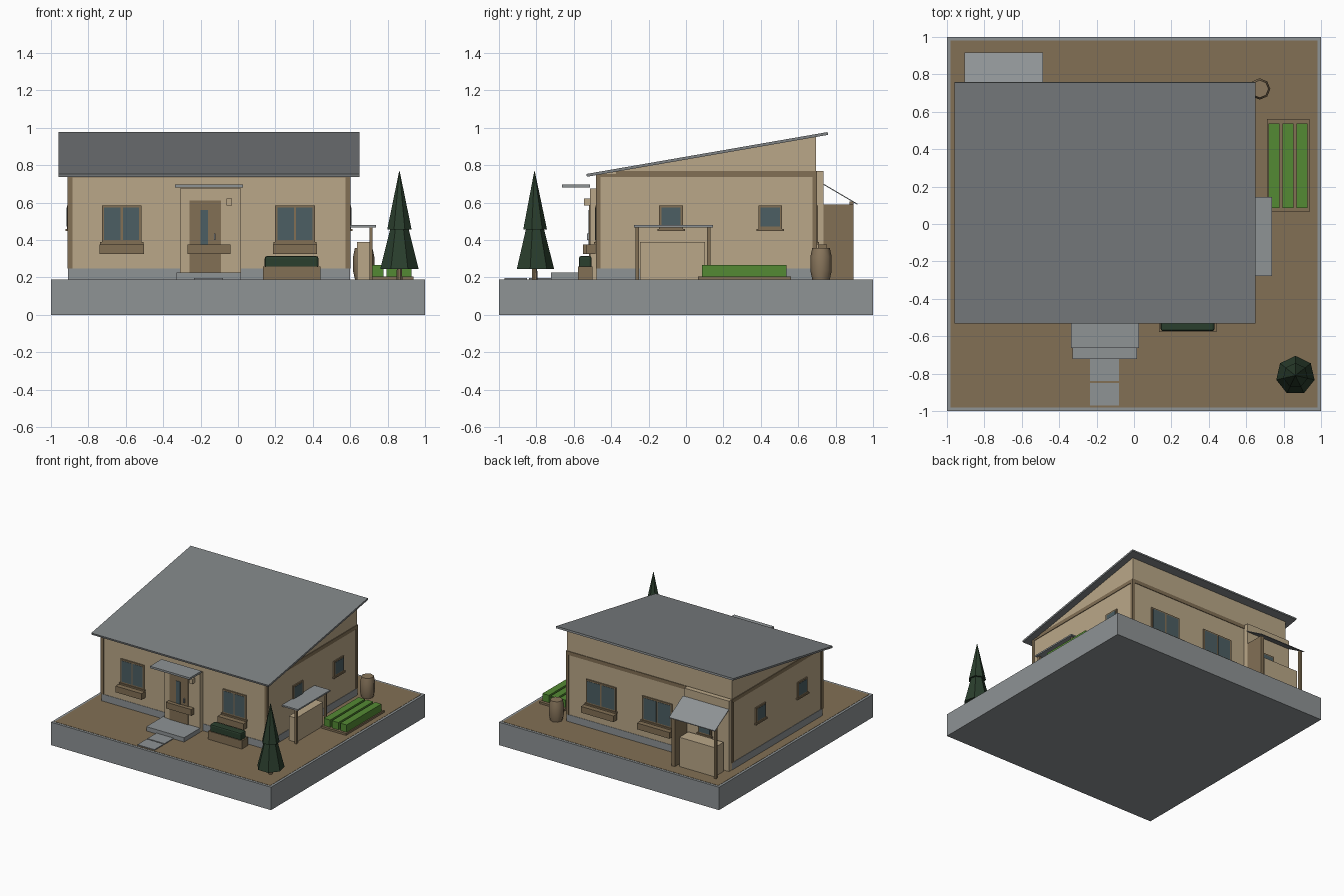
import bpy, bmesh, math
from mathutils import Vector

cube = bpy.data.objects.get("Cube")
if cube:
    bpy.data.objects.remove(cube, do_unlink=True)


def material(name, rgb):
    lin = [((c / 255 + 0.055) / 1.055) ** 2.4 for c in rgb] + [1]
    m = bpy.data.materials.new(name)
    m.use_nodes = True
    m.diffuse_color = lin
    m.node_tree.nodes["Principled BSDF"].inputs["Base Color"].default_value = lin
    return m


WALL = material("tan plaster", (186, 167, 136))
WOOD = material("brown wood", (130, 112, 85))
STONE = material("grey concrete", (142, 147, 149))
ROOF = material("roof grey", (126, 130, 132))
GLASS = material("window glass", (76, 94, 99))
CROP = material("crop green", (84, 138, 52))
PINE = material("dark foliage", (42, 62, 45))
BARREL = material("barrel wood", (138, 119, 93))


def finish(name, bm, mat, smooth=False):
    bmesh.ops.recalc_face_normals(bm, faces=bm.faces)
    me = bpy.data.meshes.new(name)
    bm.to_mesh(me)
    bm.free()
    me.materials.append(mat)
    ob = bpy.data.objects.new(name, me)
    bpy.context.collection.objects.link(ob)
    if smooth:
        bpy.ops.object.select_all(action="DESELECT")
        ob.select_set(True)
        bpy.context.view_layer.objects.active = ob
        bpy.ops.object.shade_smooth_by_angle(angle=math.radians(50))
    return ob


def box(name, x, y, z, mat, bevel=0):
    """Box from (min, max) ranges on each axis."""
    bm = bmesh.new()
    bmesh.ops.create_cube(bm, size=1)
    for v in bm.verts:
        v.co = [r[0] + (c + 0.5) * (r[1] - r[0]) for c, r in zip(v.co, (x, y, z))]
    if bevel:
        bmesh.ops.bevel(bm, geom=bm.edges[:], offset=bevel, segments=2,
                        profile=0.5, affect="EDGES")
    return finish(name, bm, mat)


def extrude_x(name, profile, x, mat):
    """Side profile of (y, z) points swept between two x positions."""
    bm = bmesh.new()
    face = bm.faces.new([bm.verts.new((x[0], y, z)) for y, z in profile])
    res = bmesh.ops.extrude_face_region(bm, geom=[face])
    moved = [g for g in res["geom"] if isinstance(g, bmesh.types.BMVert)]
    bmesh.ops.translate(bm, verts=moved, vec=(x[1] - x[0], 0, 0))
    return finish(name, bm, mat)


def lathe(name, centre, rings, sides, mat, smooth=False):
    """Stack of (radius, z) rings around a vertical axis."""
    bm = bmesh.new()
    loops = []
    for r, z in rings:
        loops.append([bm.verts.new((centre[0] + r * math.sin(math.tau * i / sides),
                                    centre[1] + r * math.cos(math.tau * i / sides), z))
                      for i in range(sides)])
    for a, b in zip(loops, loops[1:]):
        for i in range(sides):
            j = (i + 1) % sides
            bm.faces.new((a[i], a[j], b[j], b[i]))
    bm.faces.new(loops[0])
    bm.faces.new(loops[-1])
    return finish(name, bm, mat, smooth)


# House extents and ground level
G = 0.19
X0, X1, Y0, Y1 = -0.905, 0.595, -0.475, 0.695


def wall_box(name, side, along, out, z, mat):
    """Box on a wall: range along the wall, range outward from it."""
    if side in ("front", "back"):
        s, base = (-1, Y0) if side == "front" else (1, Y1)
        return box(name, along, sorted(base + s * o for o in out), z, mat)
    s, base = (-1, X0) if side == "right" else (1, X1)
    return box(name, sorted(base + s * o for o in out), along, z, mat)


def window(side, c, w, z, panes, ledge=0.0):
    """Framed window with glass panes and a thin sill."""
    h = w / 2
    n = side + "_window"
    wall_box(n + "_frame", side, (c - h, c + h), (ledge - 0.01, ledge + 0.010), z, WOOD)
    pane = (w - 0.012 * (panes + 1)) / panes
    for i in range(panes):
        a = c - h + 0.012 + i * (pane + 0.012)
        wall_box(n + "_pane", side, (a, a + pane), (ledge, ledge + 0.012),
                 (z[0] + 0.012, z[1] - 0.012), GLASS)
    wall_box(n + "_sill", side, (c - h - 0.01, c + h + 0.01), (ledge, ledge + 0.017),
             (z[0] - 0.012, z[0]), WOOD)


def planter(side, c, w):
    wall_box(side + "_window_planter", side, (c - w / 2, c + w / 2),
             (0.01, 0.058), (0.325, 0.376), WOOD)


# Plot
box("plot_base", (-1, 1), (-1, 1), (0, G - 0.002), STONE)
box("ground", (-0.98, 0.98), (-0.98, 0.98), (G - 0.006, G), WOOD)

# House body, footing and mono-pitch roof
extrude_x("house_walls", [(Y0, G), (Y1, G), (Y1, 0.954), (Y0, 0.750)], (X0, X1), WALL)
box("footing", (X0 - .003, X1 + .003), (Y0 - .003, Y1 + .003), (G, 0.247), STONE)
extrude_x("roof", [(-0.53, 0.738), (0.76, 0.962), (0.757, 0.977), (-0.533, 0.753)],
          (-0.96, 0.65), ROOF)

# Corner posts and the beam around the wall head
for x in (X0 - 0.006, X1 + 0.006 - 0.025):
    for y in (Y0 - 0.006, Y1 + 0.006 - 0.025):
        box("corner_post", (x, x + 0.025), (y, y + 0.025), (0.247, 0.745), WOOD)
for side in ("left", "right"):
    wall_box(side + "_beam", side, (Y0 + 0.1, Y1 + 0.005), (-0.01, 0.005), (0.738, 0.768), WOOD)
    wall_box(side + "_beam_end", side, (Y0 - 0.005, Y0 + 0.1), (-0.01, 0.005), (0.738, 0.752), WOOD)
wall_box("back_beam", "back", (X0, X1), (-0.01, 0.005), (0.738, 0.768), WOOD)
wall_box("front_beam", "front", (X0, X1), (-0.01, 0.005), (0.735, 0.755), WOOD)

# Windows with planters
for side, centres in (("front", (-0.622, 0.305)), ("back", (-0.23, 0.28))):
    for c in centres:
        w = 0.212 if side == "front" else 0.27
        window(side, c, w, (0.388, 0.585), 2)
        planter(side, c, w + 0.025)
for side, centres in (("left", (-0.08, 0.45)), ("right", (0.33, -0.21))):
    for c in centres:
        window(side, c, 0.127, (0.46, 0.585), 1)

# Front entrance
box("entrance_surround", (-0.31, 0.015), (-0.513, Y0), (G, 0.675), WALL)
box("front_door", (-0.26, -0.09), (-0.519, -0.5), (0.225, 0.612), WOOD)
box("door_glass", (-0.2, -0.16), (-0.522, -0.51), (0.37, 0.56), GLASS)
box("door_handle", (-0.127, -0.119), (-0.53, -0.515), (0.40, 0.435), STONE)
box("door_planter", (-0.27, -0.04), (-0.55, -0.513), (0.325, 0.376), WOOD)
box("entrance_lamp", (-0.062, -0.033), (-0.545, -0.513), (0.585, 0.623), WALL)
box("entrance_canopy", (-0.336, 0.027), (-0.663, -0.513), (0.681, 0.697), STONE)
box("entrance_step", (-0.328, 0.015), (-0.722, Y0), (G, 0.225), STONE)
for y in (-0.97, -0.84):
    box("path_slab", (-0.235, -0.08), (y, y + 0.12), (G, 0.197), STONE)

# Hedge trough by the front wall
box("hedge_trough", (0.133, 0.44), (-0.578, -0.5), (G, 0.258), WOOD)
box("hedge", (0.143, 0.43), (-0.573, -0.505), (0.25, 0.314), PINE, bevel=0.012)

# Side lean-to with a storage chest
box("lean_to_roof", (0.595, 0.738), (-0.278, 0.145), (0.468, 0.48), STONE)
for y in (-0.27, 0.112):
    box("lean_to_post", (0.702, 0.72), (y, y + 0.018), (G, 0.468), WOOD)
box("lean_to_chest", (0.635, 0.702), (-0.247, 0.102), (G, 0.388), WALL)

# Back porch with side screen, sloped roof and storage chest
box("porch_wall", (X0, -0.5), (Y1, 0.735), (G, 0.768), WALL)
window("back", -0.69, 0.12, (0.44, 0.565), 1, ledge=0.04)
box("porch_screen", (-0.525, -0.497), (0.735, 0.895), (G, 0.59), WOOD)
extrude_x("porch_roof", [(0.735, 0.695), (0.917, 0.588), (0.917, 0.594), (0.735, 0.701)],
          (-0.905, -0.487), STONE)
box("porch_post", (-0.9, -0.88), (0.875, 0.895), (G, 0.605), WOOD)
box("porch_chest", (-0.87, -0.55), (0.755, 0.872), (G, 0.43), WALL)

# Vegetable bed
box("bed_frame", (0.71, 0.937), (0.065, 0.562), (G, 0.206), WOOD)
for x in (0.72, 0.795, 0.87):
    box("crop_row", (x, x + 0.058), (0.085, 0.537), (0.2, 0.266), CROP)

# Rain barrel
lathe("rain_barrel", (0.672, 0.722),
      [(0.047, G), (0.057, 0.235), (0.057, 0.31), (0.047, 0.357)], 8, BARREL, smooth=True)

# Conifer
tree = (0.863, -0.81)
lathe("tree_trunk", tree, [(0.016, G), (0.014, 0.26)], 7, WOOD)
lathe("tree_lower_tier", tree, [(0.105, 0.245), (0.04, 0.5)], 7, PINE, smooth=True)
lathe("tree_upper_tier", tree, [(0.067, 0.455), (0.002, 0.765)], 7, PINE, smooth=True)
